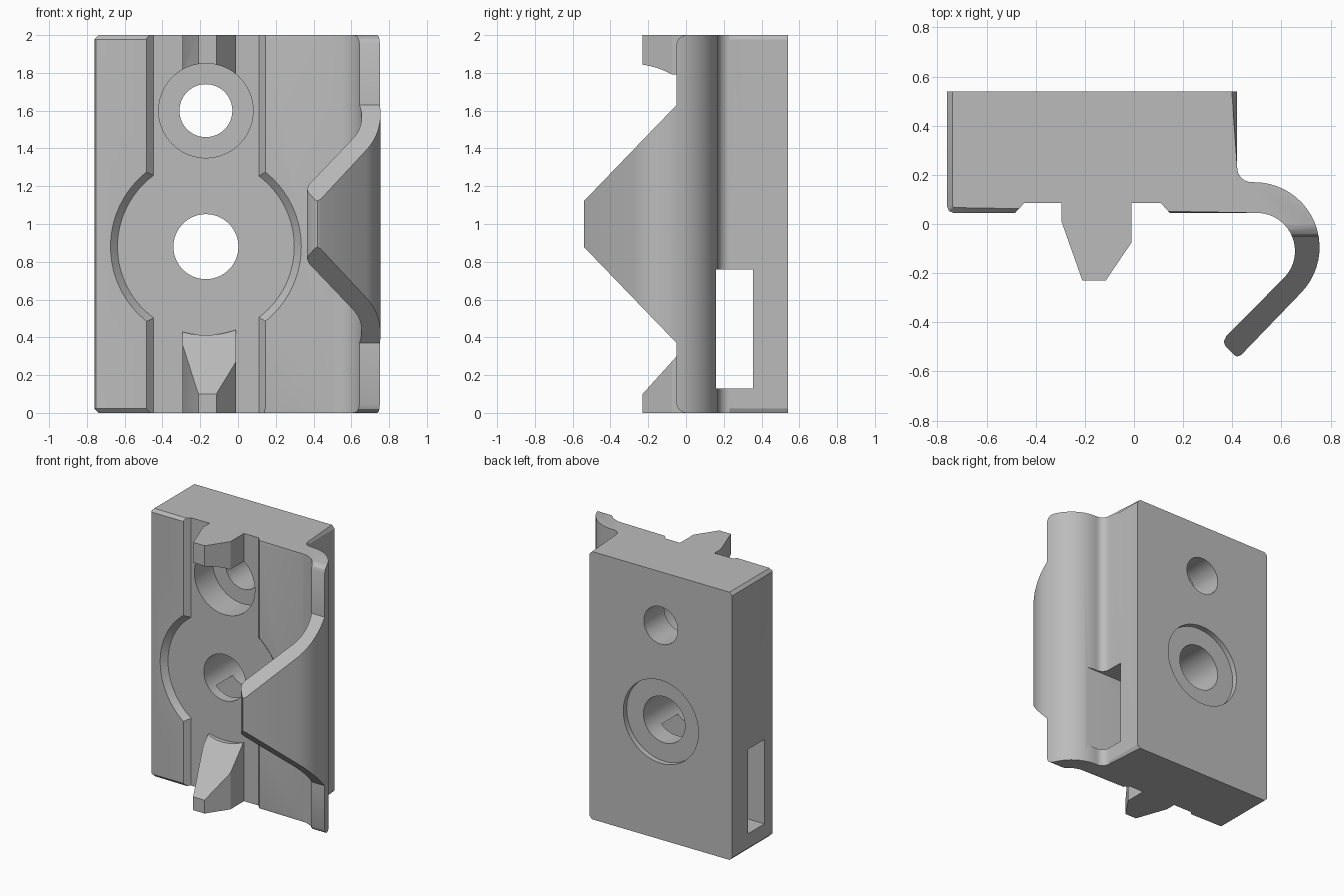
import bpy, bmesh, math
from mathutils import Matrix

cube = bpy.data.objects.get("Cube")
if cube:
    bpy.data.objects.remove(cube, do_unlink=True)

grey = bpy.data.materials.new("plain grey")
grey.use_nodes = True
colour = (0.5, 0.5, 0.5, 1)
grey.diffuse_color = colour
grey.node_tree.nodes["Principled BSDF"].inputs["Base Color"].default_value = colour


def finish(name, bm):
    bmesh.ops.recalc_face_normals(bm, faces=bm.faces[:])
    mesh = bpy.data.meshes.new(name)
    bm.to_mesh(mesh)
    bm.free()
    mesh.materials.append(grey)
    obj = bpy.data.objects.new(name, mesh)
    bpy.context.scene.collection.objects.link(obj)
    return obj


def prism(name, points, low, high, axis="z", chamfer=0):
    """Extrude an (x, y) outline along z, or a (y, z) outline along x."""
    bm = bmesh.new()
    place = (lambda u, v, w: (u, v, w)) if axis == "z" else (lambda u, v, w: (w, u, v))
    a = [bm.verts.new(place(u, v, low)) for u, v in points]
    b = [bm.verts.new(place(u, v, high)) for u, v in points]
    bm.faces.new(a)
    bm.faces.new(b)
    for i in range(len(a)):
        j = (i + 1) % len(a)
        bm.faces.new((a[i], a[j], b[j], b[i]))
    if chamfer:
        # End edges are chamfered, except along the flat back
        back = max(v.co.y for v in bm.verts) - 0.001
        rim = [e for e in bm.edges
               if abs(e.verts[0].co.z - e.verts[1].co.z) < 0.001
               and min(v.co.y for v in e.verts) < back]
        bmesh.ops.bevel(bm, geom=rim, offset=chamfer, segments=1, affect="EDGES")
    return finish(name, bm)


def drill(name, x, z, front, back, r_front, r_back):
    """Round cutter along y."""
    bm = bmesh.new()
    spin = Matrix.Translation((x, (front + back) / 2, z)) @ Matrix.Rotation(-math.pi / 2, 4, "X")
    bmesh.ops.create_cone(bm, cap_ends=True, segments=72, radius1=r_front,
                          radius2=r_back, depth=back - front, matrix=spin)
    return finish(name, bm)


def arc(cx, cy, r, start, end, n=20):
    angles = [math.radians(start + (end - start) * i / n) for i in range(n + 1)]
    return [(cx + r * math.cos(t), cy + r * math.sin(t)) for t in angles]


def cut(obj, *cutters):
    bpy.context.view_layer.objects.active = obj
    for cutter in cutters:
        mod = obj.modifiers.new("cut", "BOOLEAN")
        mod.operation, mod.solver, mod.object = "DIFFERENCE", "EXACT", cutter
        bpy.ops.object.modifier_apply(modifier=mod.name)


# Block and hooked clip share one outline
outline = [(-0.76, 0.54), (-0.76, 0.07), (-0.753, 0.053), (-0.735, 0.045)]
outline += arc(0.5, -0.11, 0.155, 90, -45)
outline += [(0.375, -0.457), (0.365, -0.48), (0.373, -0.498),
            (0.407, -0.533), (0.42, -0.54), (0.437, -0.532)]
outline += arc(0.49, -0.095, 0.265, -45, 90)
outline += arc(0.48, 0.23, 0.06, 270, 180, 10) + [(0.42, 0.54)]
body = prism("body_with_clip", outline, 0, 2, chamfer=0.022)

# Locking lugs at the two ends
lug = [(-0.295, 0.087), (-0.295, 0.01), (-0.21, -0.23),
       (-0.115, -0.23), (-0.01, -0.075), (-0.01, 0.087)]
top_lug = prism("top_lug", lug, 1.7, 2)
bottom_lug = prism("bottom_lug", lug, 0, 0.6)

# Cutters: clip taper, recess, slot and holes
hx, low_z, high_z = -0.17, 0.88, 1.6
taper = [(-0.6, 1.06), (-0.05, 1.63), (-0.05, 1.955), (-0.04, 1.98),
         (-0.02, 1.995), (0, 2), (0, 2.1), (-0.6, 2.1)]
clip_top = prism("clip_top_cutter", taper, 0.2, 0.9, "x")
clip_bottom = prism("clip_bottom_cutter", [(y, 2 - z) for y, z in taper], 0.2, 0.9, "x")
channel = prism("channel_cutter", [(-0.525, 0), (-0.447, 0.085), (0.11, 0.085), (0.185, 0)],
                -0.1, 2.1)
recess = drill("recess_cutter", hx, low_z, 0, 0.085, 0.547, 0.468)
slot = prism("slot_cutter", [(0.16, 0.13), (0.355, 0.13), (0.355, 0.76), (0.16, 0.76)],
             -1, 0.6, "x")
bore = drill("bore_cutter", hx, high_z, -0.5, 0.3, 0.25, 0.25)
upper_hole = drill("upper_hole_cutter", hx, high_z, -0.5, 0.8, 0.14, 0.14)
centre_hole = drill("centre_hole_cutter", hx, low_z, -0.5, 0.8, 0.172, 0.172)
back_bore = drill("back_bore_cutter", hx, low_z, 0.5, 0.8, 0.31, 0.31)
lug_round = drill("lug_round_cutter", hx, low_z, -0.5, 0.3, 0.468, 0.468)
lug_slope = prism("lug_slope_cutter", [(-0.32, 0), (0.14, 0.51), (0.14, 0.8), (-0.32, 0.8)],
                  -0.5, 0.2, "x")

cut(body, clip_top, clip_bottom, channel, recess, bore, upper_hole,
    centre_hole, back_bore, slot)
cut(top_lug, bore)
cut(bottom_lug, lug_slope, lug_round)

for cutter in (clip_top, clip_bottom, channel, recess, slot, bore, upper_hole,
               centre_hole, back_bore, lug_round, lug_slope):
    bpy.data.objects.remove(cutter, do_unlink=True)

# Smooth the curved walls and keep edges sharp
bpy.ops.object.select_all(action="DESELECT")
for obj in (body, top_lug, bottom_lug):
    obj.select_set(True)
bpy.context.view_layer.objects.active = body
bpy.ops.object.shade_smooth_by_angle(angle=math.radians(25))
